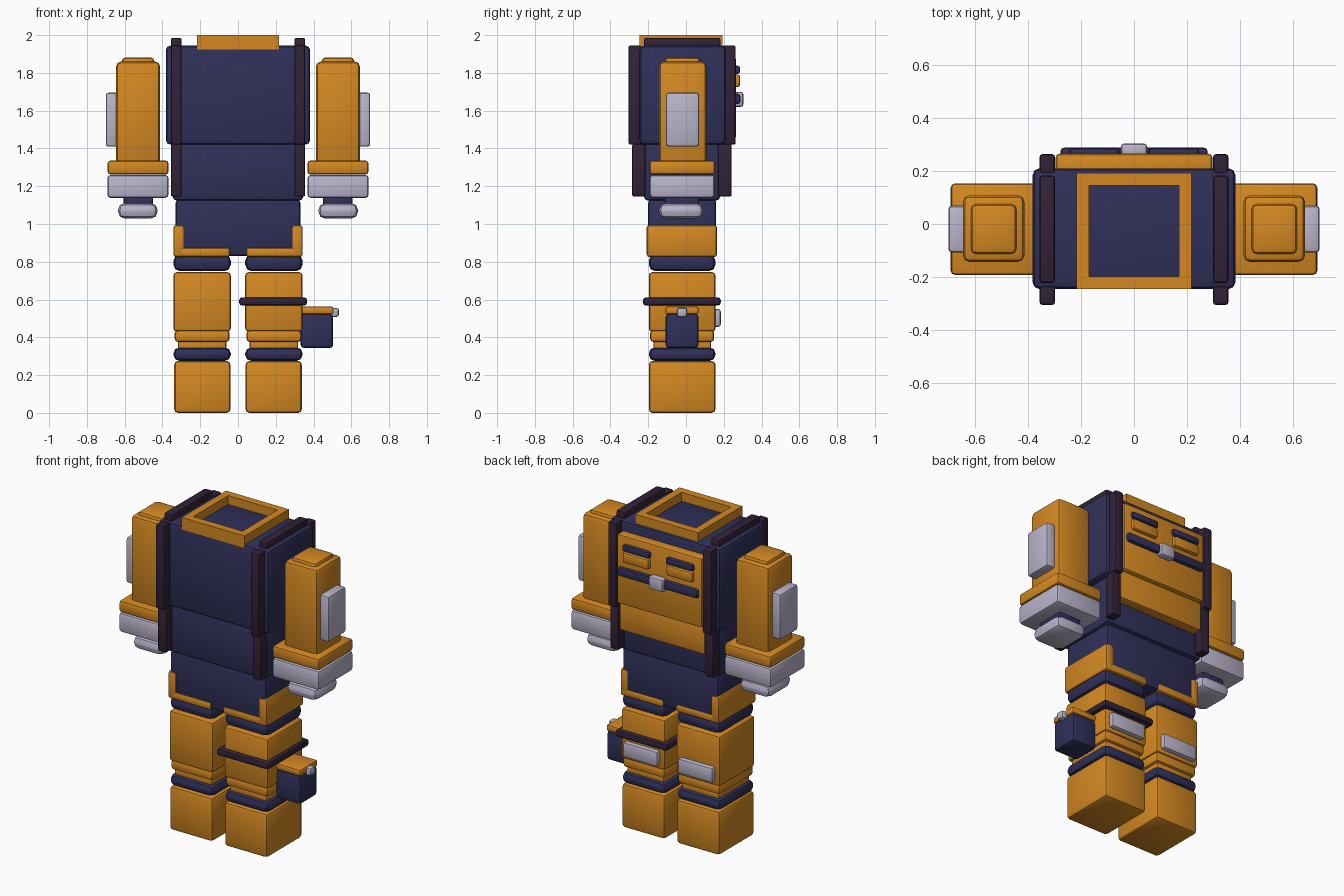
import bpy, bmesh, math

if "Cube" in bpy.data.objects:
    bpy.data.objects.remove(bpy.data.objects["Cube"])


def make_mat(name, rgb):
    m = bpy.data.materials.new(name)
    m.diffuse_color = (*rgb, 1)
    m.use_nodes = True
    m.node_tree.nodes["Principled BSDF"].inputs["Base Color"].default_value = m.diffuse_color
    return m


ORANGE = make_mat("orange", (0.66, 0.25, 0.016))
NAVY = make_mat("navy", (0.029, 0.029, 0.1))
GREY = make_mat("pale grey", (0.49, 0.46, 0.6))
DARK = make_mat("dark plum", (0.031, 0.016, 0.038))


def finish(bm, name, mat):
    bmesh.ops.recalc_face_normals(bm, faces=bm.faces)
    me = bpy.data.meshes.new(name)
    bm.to_mesh(me)
    bm.free()
    ob = bpy.data.objects.new(name, me)
    me.materials.append(mat)
    bpy.context.collection.objects.link(ob)
    bpy.ops.object.select_all(action='DESELECT')
    ob.select_set(True)
    bpy.context.view_layer.objects.active = ob
    bpy.ops.object.shade_smooth_by_angle(angle=math.radians(35))
    return ob


def box(name, mat, x, y, z, bevel=0.015, seg=2):
    """Rounded box from (min, max) ranges on each axis."""
    bm = bmesh.new()
    bmesh.ops.create_cube(bm, size=1)
    for v in bm.verts:
        v.co = [(r[0] + r[1]) / 2 + c * (r[1] - r[0]) for c, r in zip(v.co, (x, y, z))]
    bmesh.ops.bevel(bm, geom=bm.edges[:], offset=bevel, segments=seg,
                    profile=0.5, affect='EDGES', clamp_overlap=True)
    return finish(bm, name, mat)


def pair(name, mat, x, *rest, **kw):
    """Box on the right plus its mirror on the left."""
    box(name + "_right", mat, x, *rest, **kw)
    box(name + "_left", mat, (-x[1], -x[0]), *rest, **kw)


def frame(name, mat, x, y, z, width, bevel):
    """Rectangular ring with rounded edges."""
    bm = bmesh.new()
    rings = []
    for w, h in ((0, z[0]), (0, z[1]), (width, z[1]), (width, z[0])):
        rings.append([bm.verts.new((px, py, h)) for px, py in (
            (x[0] + w, y[0] + w), (x[1] - w, y[0] + w),
            (x[1] - w, y[1] - w), (x[0] + w, y[1] - w))])
    for i in range(4):
        a, b = rings[i], rings[(i + 1) % 4]
        for j in range(4):
            k = (j + 1) % 4
            bm.faces.new((a[j], a[k], b[k], b[j]))
    edges = [e for e in bm.edges if e.calc_face_angle(0) > 0.5]
    bmesh.ops.bevel(bm, geom=edges, offset=bevel, segments=2, profile=0.5,
                    affect='EDGES', clamp_overlap=True)
    return finish(bm, name, mat)


# Torso
box("chest", NAVY, (-.382, .382), (-.245, .21), (1.42, 1.945), .025)
box("abdomen", NAVY, (-.345, .345), (-.222, .18), (1.125, 1.425), .018)
box("pelvis", NAVY, (-.33, .33), (-.2, .16), (.83, 1.13), .018)
frame("collar", ORANGE, (-.217, .217), (-.245, .192), (1.925, 2.0), .047, .015)

# Shoulder straps
SX = (.298, .356)
pair("strap_front_upper", DARK, SX, (-.305, -.235), (1.42, 1.945), bevel=.01)
pair("strap_back_upper", DARK, SX, (.19, .263), (1.42, 1.945), bevel=.01)
pair("strap_top", DARK, SX, (-.222, .182), (1.93, 1.985), bevel=.01)
pair("strap_front_lower", DARK, SX, (-.285, -.215), (1.145, 1.425), bevel=.01)
pair("strap_back_lower", DARK, SX, (.17, .242), (1.145, 1.425), bevel=.01)

# Back panel and its fittings
box("back_panel", ORANGE, (-.295, .295), (.18, .265), (1.45, 1.885))
box("back_panel_lower", ORANGE, (-.295, .295), (.15, .238), (1.275, 1.455), .01)
box("back_bar", NAVY, (-.277, .277), (.25, .288), (1.635, 1.69), .014)
box("back_clasp", GREY, (-.05, .05), (.25, .304), (1.62, 1.7), .014)
pair("vent_lid", NAVY, (.055, .245), (.25, .287), (1.795, 1.838), bevel=.014)
pair("vent_block", ORANGE, (.06, .242), (.25, .287), (1.725, 1.792), bevel=.014)

# Arms
pair("arm", ORANGE, (.413, .645), (-.143, .108), (1.3, 1.86), bevel=.025)
pair("arm_cap", ORANGE, (.443, .615), (-.113, .075), (1.83, 1.882), bevel=.02)
pair("arm_pad", GREY, (.63, .7), (-.107, .069), (1.41, 1.695), bevel=.014)
pair("cuff", ORANGE, (.368, .69), (-.192, .153), (1.262, 1.336))
pair("wrist_guard", GREY, (.368, .692), (-.192, .152), (1.138, 1.26), bevel=.018)
pair("wrist", NAVY, (.45, .605), (-.115, .07), (1.09, 1.15), bevel=.012)
pair("hand", GREY, (.425, .636), (-.143, .092), (1.028, 1.112), bevel=.038)

# Hip guards and legs
LX, LY = (.038, .342), (-.197, .156)
pair("hip_guard_side", ORANGE, (.285, .342), (-.208, .164), (.83, .995))
pair("hip_guard_base", ORANGE, (.042, .342), (-.208, .164), (.825, .875))
pair("hip_joint", NAVY, LX, LY, (.75, .84), bevel=.035)
pair("thigh", ORANGE, LX, LY, (.43, .745), bevel=.018)
pair("knee_ring_upper", ORANGE, (.045, .335), (-.19, .149), (.375, .44), bevel=.018)
pair("knee_ring_lower", ORANGE, (.062, .318), (-.173, .132), (.335, .385), bevel=.012)
pair("knee_joint", NAVY, LX, LY, (.275, .347), bevel=.032)
pair("boot", ORANGE, (.04, .338), LY, (0, .275), bevel=.02)
pair("calf_pad", GREY, (.07, .31), (.14, .184), (.455, .55), bevel=.014)

# Thigh band with pouch
box("thigh_band", DARK, (.006, .366), (-.228, .184), (.568, .612), .016)
box("pouch", NAVY, (.332, .504), (-.108, .066), (.343, .525), .018)
box("pouch_lid", ORANGE, (.33, .506), (-.109, .067), (.522, .563), .012)
box("pouch_clasp", GREY, (.49, .534), (-.048, .005), (.508, .556), .012)
